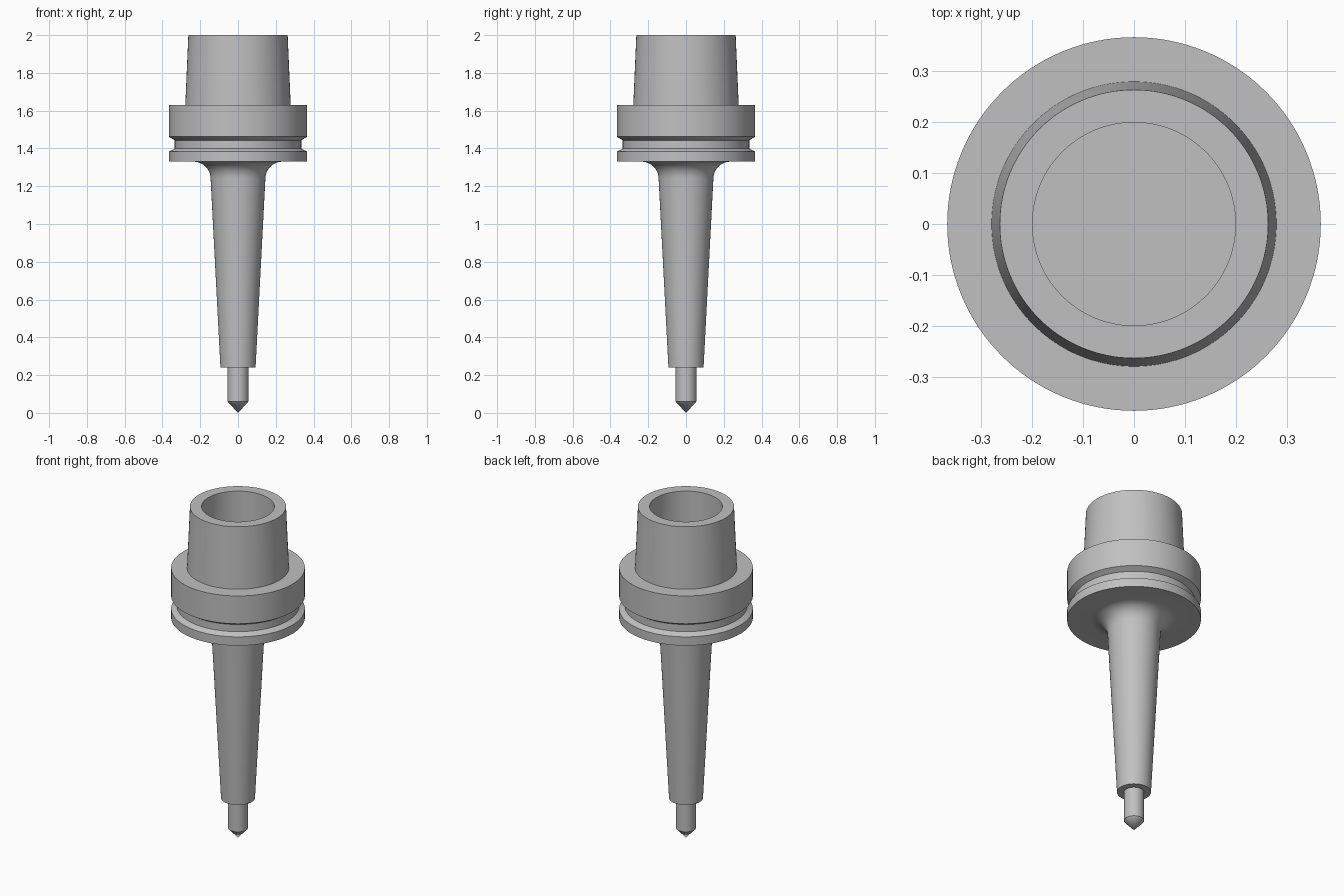
import bpy
import bmesh
from math import sin, cos, pi, radians

cube = bpy.data.objects.get("Cube")
if cube:
    bpy.data.objects.remove(cube, do_unlink=True)

steel = bpy.data.materials.new("grey steel")
steel.use_nodes = True
grey = (0.53, 0.53, 0.53, 1)
steel.diffuse_color = grey
steel.node_tree.nodes["Principled BSDF"].inputs["Base Color"].default_value = grey


def lathe(name, profile, segments=128):
    """Revolve a closed (radius, height) profile about the z axis."""
    bm = bmesh.new()
    verts = [bm.verts.new((r, 0, z)) for r, z in profile]
    edges = [bm.edges.new(pair) for pair in zip(verts, verts[1:])]
    bmesh.ops.spin(bm, geom=verts + edges, cent=(0, 0, 0), axis=(0, 0, 1),
                   angle=2 * pi, steps=segments, use_merge=True)
    bmesh.ops.remove_doubles(bm, verts=bm.verts, dist=1e-5)
    bmesh.ops.recalc_face_normals(bm, faces=bm.faces)
    mesh = bpy.data.meshes.new(name)
    bm.to_mesh(mesh)
    bm.free()
    mesh.materials.append(steel)
    obj = bpy.data.objects.new(name, mesh)
    bpy.context.collection.objects.link(obj)
    bpy.ops.object.select_all(action="DESELECT")
    obj.select_set(True)
    bpy.context.view_layer.objects.active = obj
    bpy.ops.object.shade_smooth_by_angle(angle=radians(25))
    return obj


# Concave fillet between the slender neck and the flange underside
fillet_r, flange_z, neck_r = 0.09, 1.33, 0.145
fillet = []
for i in range(13):
    a = pi / 2 * i / 12
    fillet.append((neck_r + fillet_r * (1 - cos(a)),
                   flange_z - fillet_r * (1 - sin(a))))

# Holder: tapered neck, grooved flange, tapered shank and blind bore
neck = [(0, 0.24), (0.093, 0.24)]
flange = [(0.366, flange_z), (0.366, 1.383), (0.335, 1.40),
          (0.335, 1.443), (0.366, 1.462), (0.366, 1.63)]
shank = [(0.279, 1.63), (0.263, 2.0)]
bore = [(0.199, 2.0), (0.199, 1.63), (0, 1.63)]
lathe("tool_holder", neck + fillet + flange + shank + bore)

# Pointed cutter seated in the neck
lathe("pointed_cutter", [(0, 0), (0.055, 0.06), (0.055, 0.26), (0, 0.26)])
